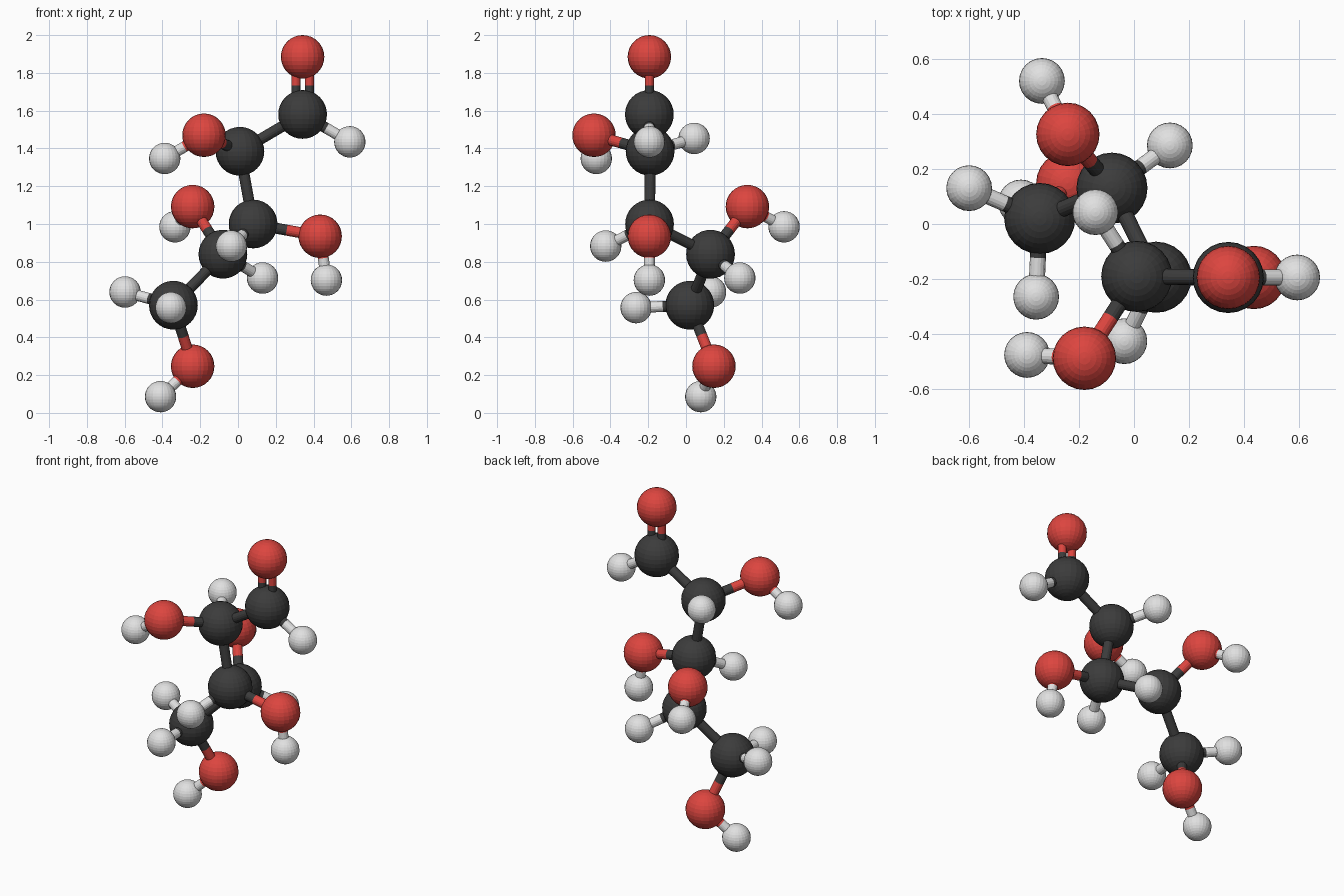
import bpy, bmesh
from mathutils import Vector

if "Cube" in bpy.data.objects:
    bpy.data.objects.remove(bpy.data.objects["Cube"])


def material(name, rgb):
    m = bpy.data.materials.new(name)
    m.diffuse_color = (*rgb, 1)
    m.use_nodes = True
    m.node_tree.nodes["Principled BSDF"].inputs["Base Color"].default_value = m.diffuse_color
    return m


# element: material, ball radius
KINDS = {
    "carbon": (material("charcoal", (0.045, 0.045, 0.045)), 0.129),
    "oxygen": (material("red", (0.72, 0.06, 0.05)), 0.115),
    "hydrogen": (material("pale_grey", (0.75, 0.75, 0.75)), 0.083),
}

# atom: element, position
C, O, H = "carbon", "oxygen", "hydrogen"
ATOMS = {
    "C1": (C, (0.342, -0.194, 1.58)),
    "C2": (C, (0.01, -0.19, 1.385)),
    "C3": (C, (0.08, -0.193, 1.00)),
    "C4": (C, (-0.08, 0.13, 0.84)),
    "C5": (C, (-0.342, 0.02, 0.57)),
    "O1": (O, (0.342, -0.194, 1.885)),
    "O2": (O, (-0.18, -0.487, 1.47)),
    "O3": (O, (0.435, -0.194, 0.935)),
    "O4": (O, (-0.24, 0.325, 1.092)),
    "O5": (O, (-0.24, 0.148, 0.247)),
    "H1": (H, (0.592, -0.194, 1.435)),
    "H2": (H, (-0.14, 0.043, 1.453)),
    "H2o": (H, (-0.388, -0.475, 1.347)),
    "H3": (H, (-0.035, -0.425, 0.883)),
    "H3o": (H, (0.468, -0.194, 0.703)),
    "H4": (H, (0.13, 0.285, 0.714)),
    "H4o": (H, (-0.334, 0.519, 0.985)),
    "H5a": (H, (-0.598, 0.13, 0.64)),
    "H5b": (H, (-0.355, -0.264, 0.557)),
    "H5o": (H, (-0.41, 0.078, 0.086)),
}
BONDS = ("C1-C2 C2-C3 C3-C4 C4-C5 C2-O2 C3-O3 C4-O4 C5-O5 C1-H1 C2-H2 "
         "O2-H2o C3-H3 O3-H3o C4-H4 O4-H4o C5-H5a C5-H5b O5-H5o").split()


def add_object(name, bm, mat):
    me = bpy.data.meshes.new(name)
    bm.to_mesh(me)
    bm.free()
    me.materials.append(mat)
    ob = bpy.data.objects.new(name, me)
    bpy.context.collection.objects.link(ob)
    return ob


def half_bond(name, a, b, radius, mat):
    bm = bmesh.new()
    bmesh.ops.create_cone(bm, cap_ends=True, segments=16, radius1=radius,
                          radius2=radius, depth=(b - a).length)
    ob = add_object(name, bm, mat)
    ob.rotation_mode = "QUATERNION"
    ob.rotation_quaternion = (b - a).to_track_quat("Z", "Y")
    ob.location = (a + b) / 2


# each stick is split in the middle, one colour per neighbouring atom
def bond(first, second, radius=0.029, offset=(0, 0, 0)):
    ends = [Vector(ATOMS[k][1]) + Vector(offset) for k in (first, second)]
    mid = (ends[0] + ends[1]) / 2
    for key, end in zip((first, second), ends):
        kind = ATOMS[key][0]
        half_bond(kind + "_half_bond", end, mid, radius, KINDS[kind][0])


# atom balls
for kind, pos in ATOMS.values():
    mat, radius = KINDS[kind]
    bm = bmesh.new()
    bmesh.ops.create_uvsphere(bm, u_segments=24, v_segments=16, radius=radius)
    add_object(kind + "_ball", bm, mat).location = pos

# single bonds
for pair in BONDS:
    bond(*pair.split("-"))

# double bond of the top oxygen
for side in (-1, 1):
    bond("C1", "O1", 0.024, (side * 0.036, 0, 0))
